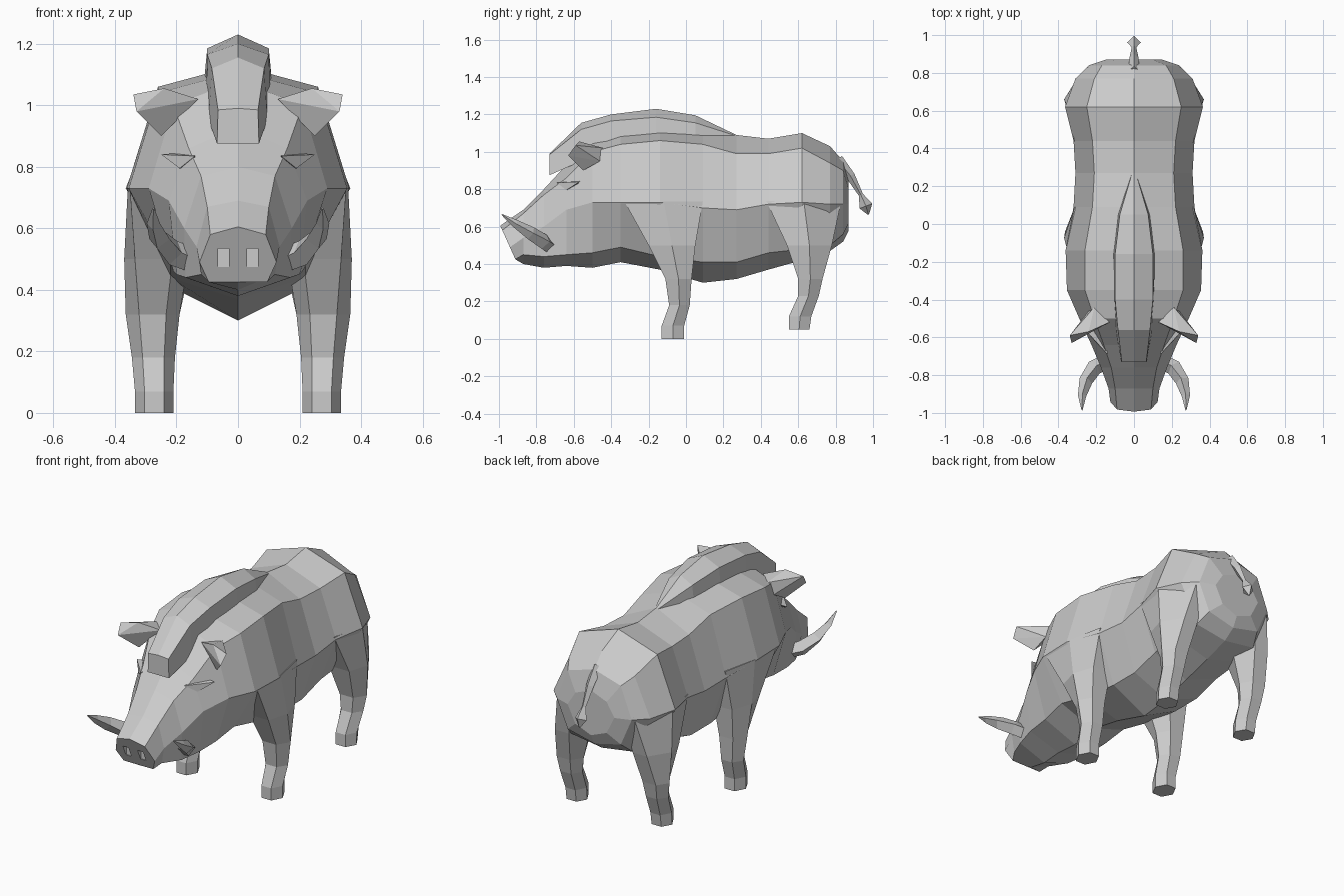
import bpy
import bmesh
from mathutils import Vector

if "Cube" in bpy.data.objects:
    bpy.data.objects.remove(bpy.data.objects["Cube"], do_unlink=True)

hide = bpy.data.materials.new("grey hide")
hide.use_nodes = True
hide.diffuse_color = (.6, .6, .6, 1)
hide.node_tree.nodes["Principled BSDF"].inputs["Base Color"].default_value = (.6, .6, .6, 1)


def finish(name, bm, mirrored=False):
    """Turn a bmesh into a flat-shaded part, mirrored to the other side if asked."""
    bmesh.ops.recalc_face_normals(bm, faces=bm.faces)
    mesh = bpy.data.meshes.new(name)
    bm.to_mesh(mesh)
    bm.free()
    mesh.materials.append(hide)
    part = bpy.data.objects.new(name, mesh)
    bpy.context.collection.objects.link(part)
    if mirrored:
        mirror = part.modifiers.new("other side", 'MIRROR')
        mirror.use_mirror_merge = False
    return part


def loft(name, rings, mirrored=False):
    """Skin a list of equal-sized point rings and cap both ends."""
    bm = bmesh.new()
    rows = [[bm.verts.new(point) for point in ring] for ring in rings]
    count = len(rows[0])
    for a, b in zip(rows, rows[1:]):
        for i in range(count):
            j = (i + 1) % count
            bm.faces.new((a[i], a[j], b[j], b[i]))
    bm.faces.new(rows[0])
    bm.faces.new(rows[-1])
    return finish(name, bm, mirrored)


def hull(name, points, mirrored=False):
    """Wrap a few corner points in a convex faceted shape."""
    bm = bmesh.new()
    for point in points:
        bm.verts.new(point)
    bmesh.ops.convex_hull(bm, input=bm.verts)
    bmesh.ops.dissolve_limit(bm, angle_limit=.05, verts=bm.verts, edges=bm.edges)
    return finish(name, bm, mirrored)


def tube(name, path, mirrored=False):
    """Four-sided tapering tube along (point, radius) stations."""
    rings = []
    for i, (point, radius) in enumerate(path):
        before = Vector(path[max(i - 1, 0)][0])
        after = Vector(path[min(i + 1, len(path) - 1)][0])
        along = (after - before).normalized()
        side = along.cross(Vector((0, 0, 1))).normalized()
        up = side.cross(along)
        centre = Vector(point)
        rings.append([centre + radius * way for way in (side, up, -side, -up)])
    return loft(name, rings, mirrored)


# Body and head: y, top, shoulder x z, flank x z, low x z, belly
body_sections = [
    (.87, .84, .10, .80, .15, .72, .10, .62, .58),
    (.84, .95, .17, .90, .24, .72, .17, .56, .52),
    (.77, 1.03, .21, .94, .31, .72, .20, .50, .47),
    (.62, 1.10, .25, 1.02, .365, .73, .22, .48, .42),
    (.44, 1.07, .22, .99, .32, .72, .22, .46, .37),
    (.27, 1.09, .21, .99, .31, .69, .22, .41, .32),
    (.09, 1.11, .22, 1.04, .32, .70, .22, .41, .30),
    (-.14, 1.13, .26, 1.06, .362, .73, .22, .44, .37),
    (-.35, 1.11, .26, 1.04, .355, .73, .22, .49, .41),
    (-.50, 1.08, .21, 1.0, .29, .73, .21, .46, .38),
    (-.64, .93, .16, .86, .225, .69, .20, .45, .39),
    (-.76, .80, .12, .77, .175, .60, .17, .44, .38),
    (-.87, .69, .10, .67, .135, .54, .12, .45, .40),
    (-.955, .605, .09, .58, .125, .49, .095, .425, .425),
]
rings = []
for y, top, x1, z1, x2, z2, x3, z3, belly in body_sections:
    half = [(x1, z1), (x2, z2), (x3, z3)]
    outline = [(0, top)] + half + [(0, belly)] + [(-x, z) for x, z in reversed(half)]
    lean = .45 if y < -.9 else 0  # the snout disc tilts back
    rings.append([(x, y - lean * (z - .52), z) for x, z in outline])
body = loft("body", rings)

# Nostrils cut into the snout disc
bm = bmesh.new()
for side in (-1, 1):
    made = bmesh.ops.create_cube(bm, size=1)["verts"]
    bmesh.ops.scale(bm, vec=(.035, .05, .06), verts=made)
    bmesh.ops.translate(bm, vec=(side * .047, -.955, .505), verts=made)
nostril_cutter = finish("nostril_cutter", bm)
nostril_cutter.hide_render = True
nostril_cutter.hide_viewport = True
cut = body.modifiers.new("nostrils", 'BOOLEAN')
cut.operation = 'DIFFERENCE'
cut.object = nostril_cutter

# Bristle mane: y, ridge, edge height, half width, base half width, base height
mane_sections = [
    (-.73, .99, .985, .065, .068, .875),
    (-.56, 1.155, 1.12, .085, .095, .95),
    (-.40, 1.20, 1.165, .10, .105, 1.0),
    (-.16, 1.23, 1.185, .10, .115, 1.03),
    (.05, 1.195, 1.155, .075, .09, 1.03),
    (.27, 1.09, 1.085, .01, .015, 1.03),
]
loft("mane", [[(0, y, ridge), (w, y, edge), (wide, y, base),
               (-wide, y, base), (-w, y, edge)]
              for y, ridge, edge, w, wide, base in mane_sections])


# Legs: six-sided rings given as z, front y, back y, inner x, outer x,
# with the outer corners of the upper rings following the flank
def leg(name, sections):
    rings = []
    for z, front, back, inner, outer, *corners in sections:
        middle, mx, w = (front + back) / 2, (inner + outer) / 2, (outer - inner) / 4
        front_x, back_x = corners or (mx + w, mx + w)
        rings.append([(mx - w, front, z), (front_x, front, z), (outer, middle, z),
                      (back_x, back, z), (mx - w, back, z), (inner, middle, z)])
    loft(name, rings, mirrored=True)


leg("front_legs", [
    (0, -.13, -.01, .21, .335),
    (.07, -.13, -.01, .21, .335),
    (.18, -.09, .02, .205, .345),
    (.32, -.11, .03, .19, .365),
    (.50, -.20, .05, .16, .37, .335, .33),
    (.735, -.33, .09, .15, .358, .352, .316),
])
leg("hind_legs", [
    (.05, .55, .66, .21, .335),
    (.12, .55, .67, .21, .335),
    (.23, .60, .71, .205, .345),
    (.32, .60, .73, .19, .36),
    (.50, .54, .78, .15, .37, .335, .295),
    (.735, .43, .83, .12, .356, .315, .245),
])

# Ears
hull("ears", [(.13, -.52, 1.02), (.24, -.57, 1.055), (.34, -.59, 1.035),
              (.33, -.63, .98), (.25, -.55, .9), (.21, -.44, 1.02),
              (.24, -.46, .95)], mirrored=True)

# Brow ledges over the eyes
hull("brows", [(.14, -.69, .835), (.25, -.57, .84), (.14, -.56, .85),
               (.19, -.64, .795), (.13, -.6, .8)], mirrored=True)

# Tusks
tube("tusks", [((.13, -.72, .49), .04), ((.21, -.76, .52), .042),
               ((.255, -.83, .565), .036), ((.275, -.91, .615), .022),
               ((.275, -.985, .665), .003)], mirrored=True)

# Tail with a tuft
tube("tail", [((0, .81, .96), .03), ((0, .88, .87), .024), ((0, .935, .77), .012),
              ((0, .962, .71), .036), ((0, .975, .665), .004)])
